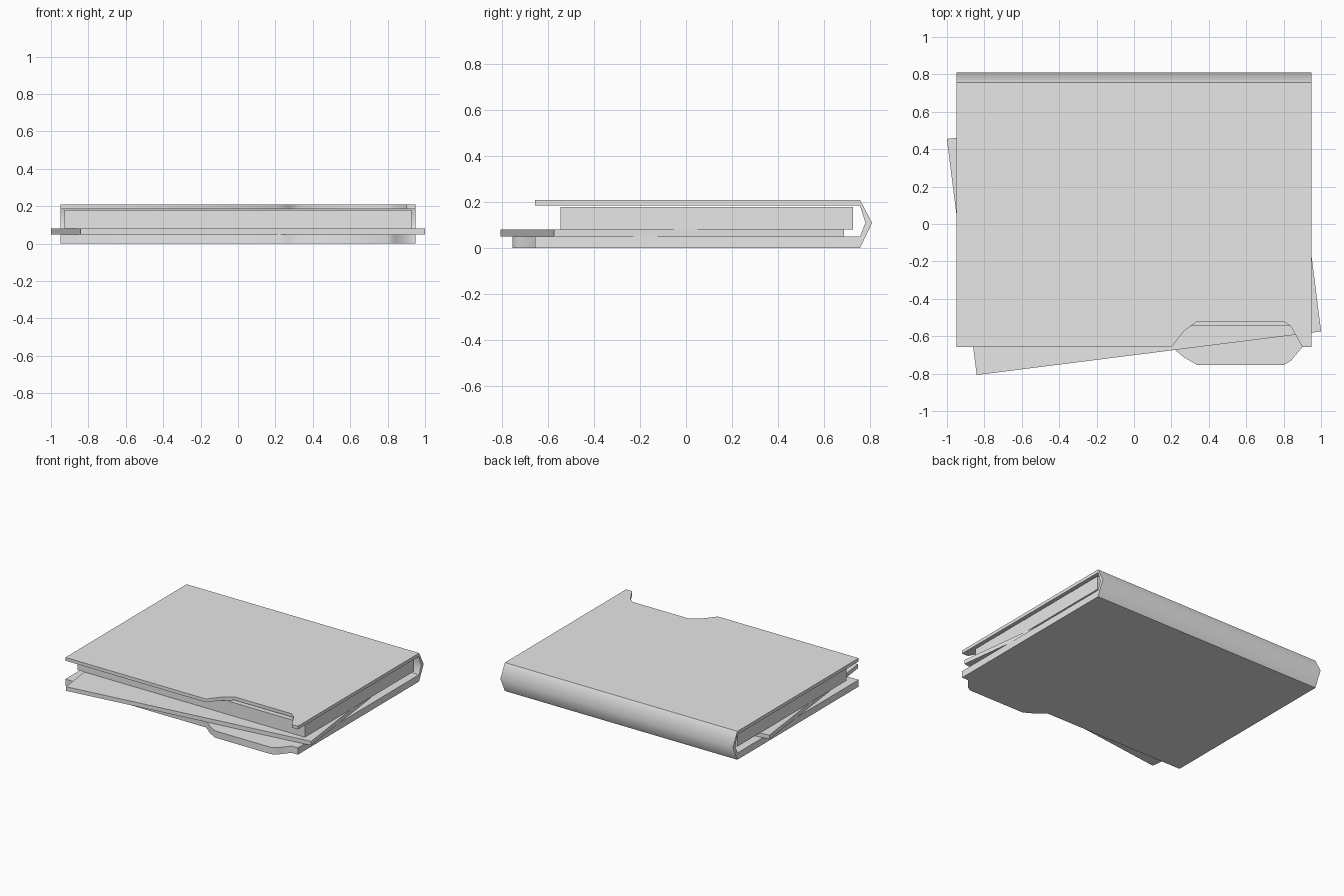
import bpy, bmesh, math
from mathutils import Vector

cube = bpy.data.objects.get("Cube")
if cube:
    bpy.data.objects.remove(cube)

grey = bpy.data.materials.new("plain_grey")
grey.use_nodes = True
grey.diffuse_color = (0.8, 0.8, 0.8, 1)
grey.node_tree.nodes["Principled BSDF"].inputs["Base Color"].default_value = (0.8, 0.8, 0.8, 1)


def prism(bm, outline, lo, hi, place, skip=()):
    """Extrude an outline from lo to hi, leaving out the skipped side faces."""
    rings = [[bm.verts.new(place(p, h)) for p in outline] for h in (lo, hi)]
    for ring in rings:
        bm.faces.new(ring)
    n = len(outline)
    for i in range(n):
        if i not in skip:
            j = (i + 1) % n
            bm.faces.new((rings[0][i], rings[0][j], rings[1][j], rings[1][i]))


def finish(name, bm):
    bmesh.ops.remove_doubles(bm, verts=bm.verts, dist=0.0001)
    bmesh.ops.recalc_face_normals(bm, faces=bm.faces)
    mesh = bpy.data.meshes.new(name)
    bm.to_mesh(mesh)
    bm.free()
    mesh.materials.append(grey)
    obj = bpy.data.objects.new(name, mesh)
    bpy.context.collection.objects.link(obj)
    return obj


def upright(p, h):
    return Vector((p[0], p[1], h))


def sideways(p, h):
    return Vector((h, p[0], p[1]))


HALF, BACK, FRONT = 0.95, 0.757, -0.658
BOTTOM, TOP = (0, 0.05), (0.186, 0.21)

# Folder: two covers joined by a pointed spine
bm = bmesh.new()
corners = [(HALF, BACK), (-HALF, BACK), (-HALF, FRONT)]
tab = [(0.2, FRONT), (0.27, -0.715), (0.34, -0.755), (0.8, -0.755), (0.84, -0.73), (0.9, FRONT)]
notch = [(0.2, FRONT), (0.27, -0.57), (0.34, -0.52), (0.8, -0.52), (0.84, -0.55), (0.9, FRONT)]
prism(bm, corners + tab + [(HALF, FRONT)], *BOTTOM, upright, skip=(0,))
prism(bm, corners + notch + [(HALF, FRONT)], *TOP, upright, skip=(0,))
spine = [(BACK, BOTTOM[0]), (0.81, 0.11), (BACK, TOP[1]),
         (BACK, TOP[0]), (0.781, 0.11), (BACK, BOTTOM[1])]
prism(bm, spine, -HALF, HALF, sideways, skip=(2, 5))
folder = finish("folder", bm)
bpy.ops.object.select_all(action="DESELECT")
folder.select_set(True)
bpy.context.view_layer.objects.active = folder
bpy.ops.object.shade_smooth_by_angle(angle=math.radians(58))

# Papers: a squared stack resting on one skewed sheet
page = [(x * 0.928, y * 0.636) for x, y in ((-1, -1), (1, -1), (1, 1), (-1, 1))]
for name, lo, hi, y, turn in (("paper_stack", 0.08, 0.18, 0.09, 0),
                              ("skewed_sheet", 0.05, 0.08, -0.06, 7.2)):
    bm = bmesh.new()
    prism(bm, page, lo, hi, upright)
    paper = finish(name, bm)
    paper.location.y = y
    paper.rotation_euler.z = math.radians(turn)
